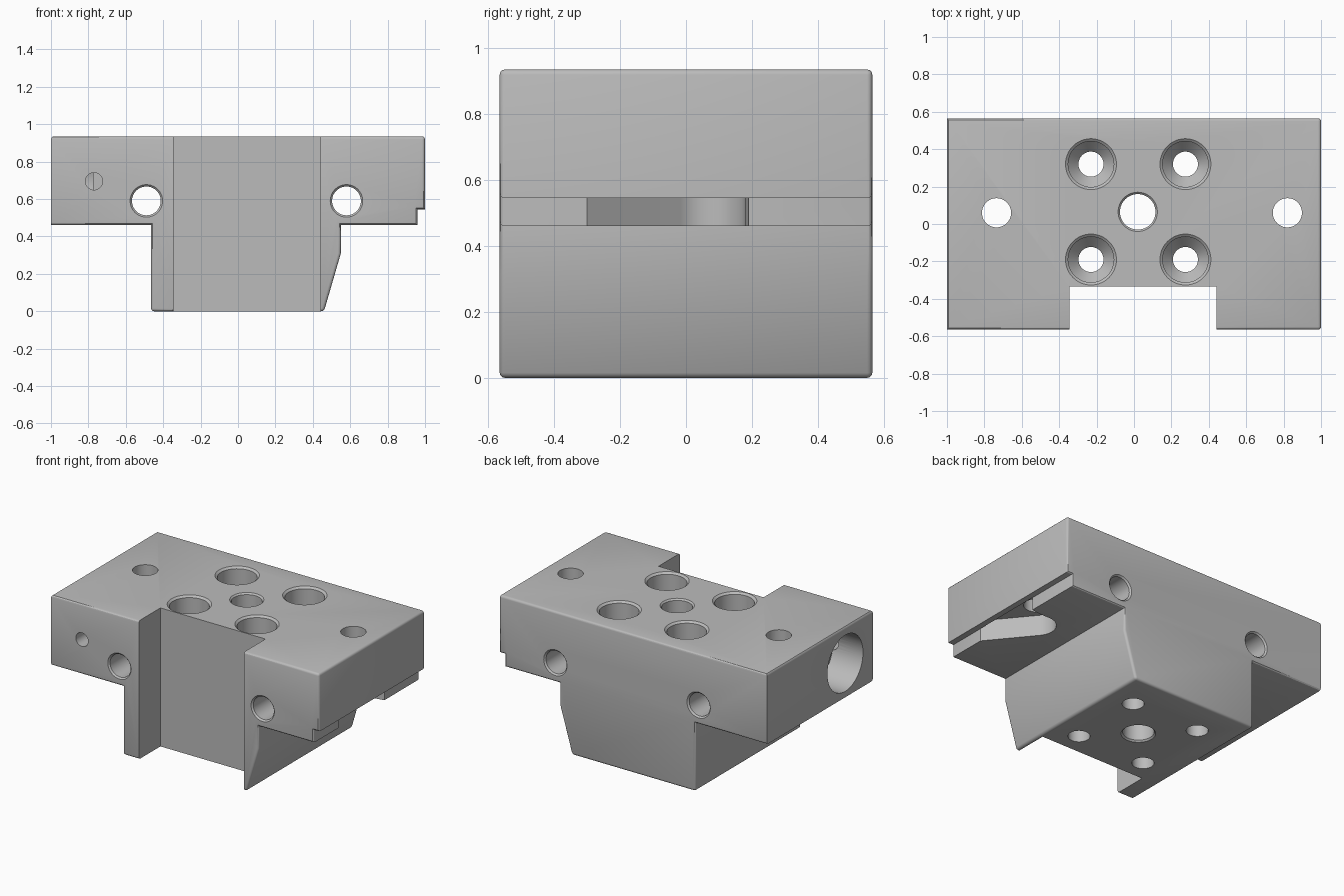
import bpy, bmesh, math
from mathutils import Matrix, Vector

if "Cube" in bpy.data.objects:
    bpy.data.objects.remove(bpy.data.objects["Cube"])

Y = 0.565
TOP = 0.935


def finish(bm, name):
    bmesh.ops.recalc_face_normals(bm, faces=bm.faces[:])
    me = bpy.data.meshes.new(name)
    bm.to_mesh(me)
    bm.free()
    ob = bpy.data.objects.new(name, me)
    bpy.context.collection.objects.link(ob)
    return ob


def prism(name, pts, direction):
    """Closed outline pushed along a direction."""
    bm = bmesh.new()
    f = bm.faces.new([bm.verts.new(p) for p in pts])
    r = bmesh.ops.extrude_face_region(bm, geom=[f])
    bmesh.ops.translate(bm, vec=Vector(direction),
                        verts=[v for v in r["geom"] if isinstance(v, bmesh.types.BMVert)])
    return bm


def bore(name, origin, axis, profile, n=48):
    """Turned cutter: profile is (distance along axis, radius) pairs."""
    bm = bmesh.new()
    rot = Vector(axis).to_track_quat('Z', 'Y').to_matrix().to_4x4()
    m = Matrix.Translation(origin) @ rot
    rings = [[bm.verts.new(m @ Vector((r * math.cos(2 * math.pi * i / n),
                                       r * math.sin(2 * math.pi * i / n), d)))
              for i in range(n)] for d, r in profile]
    for a, b in zip(rings, rings[1:]):
        for i in range(n):
            j = (i + 1) % n
            bm.faces.new((a[i], a[j], b[j], b[i]))
    bm.faces.new(rings[0][::-1])
    bm.faces.new(rings[-1])
    return finish(bm, name)


def through(length, r, c=0.01):
    """Through hole with a small chamfer at both mouths."""
    return [(-0.02, r + c + 0.02), (c, r), (length - c, r), (length + 0.02, r + c + 0.02)]


# Block: stepped section with a tapered foot and a relieved lip
section = [(-1, .46), (-.465, .46), (-.465, 0), (.46, 0), (.55, .31), (.55, .46),
           (.96, .46), (.96, .545), (1, .545), (1, TOP), (-1, TOP)]
bm = prism("block", [(x, -Y, z) for x, z in section], (0, 2 * Y, 0))


def rounded(e):
    a, b = (v.co for v in e.verts)
    mid = (a + b) / 2
    if abs(a.y - b.y) < 1e-4:                      # outline of the front and back faces
        return mid.x > -0.99
    low_edge = mid.z < 0.01
    top_edge = mid.z > TOP - 0.01
    return low_edge or top_edge                    # long top and foot edges


bmesh.ops.bevel(bm, geom=[e for e in bm.edges if rounded(e)], offset=0.016,
                segments=3, profile=0.5, affect='EDGES', clamp_overlap=True)
block = finish(bm, "block")

cutters = []
# Front notch, full height
cutters.append(finish(prism("notch_cutter", [(-.345, -.8, -.2), (.44, -.8, -.2),
                                             (.44, -.335, -.2), (-.345, -.335, -.2)],
                            (0, 0, 1.4)), "notch_cutter"))

# Wedge pocket under the lip, rounded about the right-hand dowel hole
cx, cy, r = .82, .06, .12
arc = [(cx + r * math.cos(t), cy + r * math.sin(t)) for t in
       (math.radians(90 + i * 130 / 16) for i in range(17))]
pocket = [(.9602, .19), (.9, .18)] + arc + [(.9602, -.3)]
cutters.append(finish(prism("pocket_cutter", [(x, y, .40) for x, y in pocket],
                            (0, 0, .20)), "pocket_cutter"))

# Four counterbored screw holes
for x in (-.23, .275):
    for y in (-.19, .32):
        cutters.append(bore("screw_cutter", (x, y, TOP), (0, 0, -1),
                            [(-.02, .16), (.012, .122), (.5, .122), (.56, .067), (1.2, .067)]))

# Centre hole and two dowel holes
cutters.append(bore("centre_cutter", (.02, .065, TOP), (0, 0, -1), through(TOP, .095)))
for x in (-.735, .82):
    cutters.append(bore("dowel_cutter", (x, .06, TOP), (0, 0, -1), [(-.1, .078), (.7, .078)]))

# Cross holes from front to back
for x in (-.49, .58):
    cutters.append(bore("cross_cutter", (x, -Y, .59), (0, 1, 0), through(2 * Y, .077)))

# Large blind bore in the left end and the small hole that meets it
cutters.append(bore("end_bore_cutter", (-1.1, -.27, .69), (1, 0, 0), [(0, .19), (.325, .19)]))
cutters.append(bore("set_hole_cutter", (-.77, -.7, .695), (0, 1, 0), [(0, .046), (.42, .046)]))

for c in cutters:
    mod = block.modifiers.new(c.name, 'BOOLEAN')
    mod.operation = 'DIFFERENCE'
    mod.solver = 'EXACT'
    mod.object = c

# Bake the cuts and remove the cutters
bpy.context.view_layer.update()
dg = bpy.context.evaluated_depsgraph_get()
me = bpy.data.meshes.new_from_object(block.evaluated_get(dg))
block.modifiers.clear()
block.data = me
for c in cutters:
    bpy.data.objects.remove(c)

# Bare metal colour
metal = bpy.data.materials.new("grey_metal")
metal.diffuse_color = (.5, .5, .5, 1)
metal.use_nodes = True
metal.node_tree.nodes["Principled BSDF"].inputs["Base Color"].default_value = metal.diffuse_color
me.materials.clear()
me.materials.append(metal)

bpy.context.view_layer.objects.active = block
block.select_set(True)
bpy.ops.object.shade_smooth_by_angle(angle=math.radians(30))
